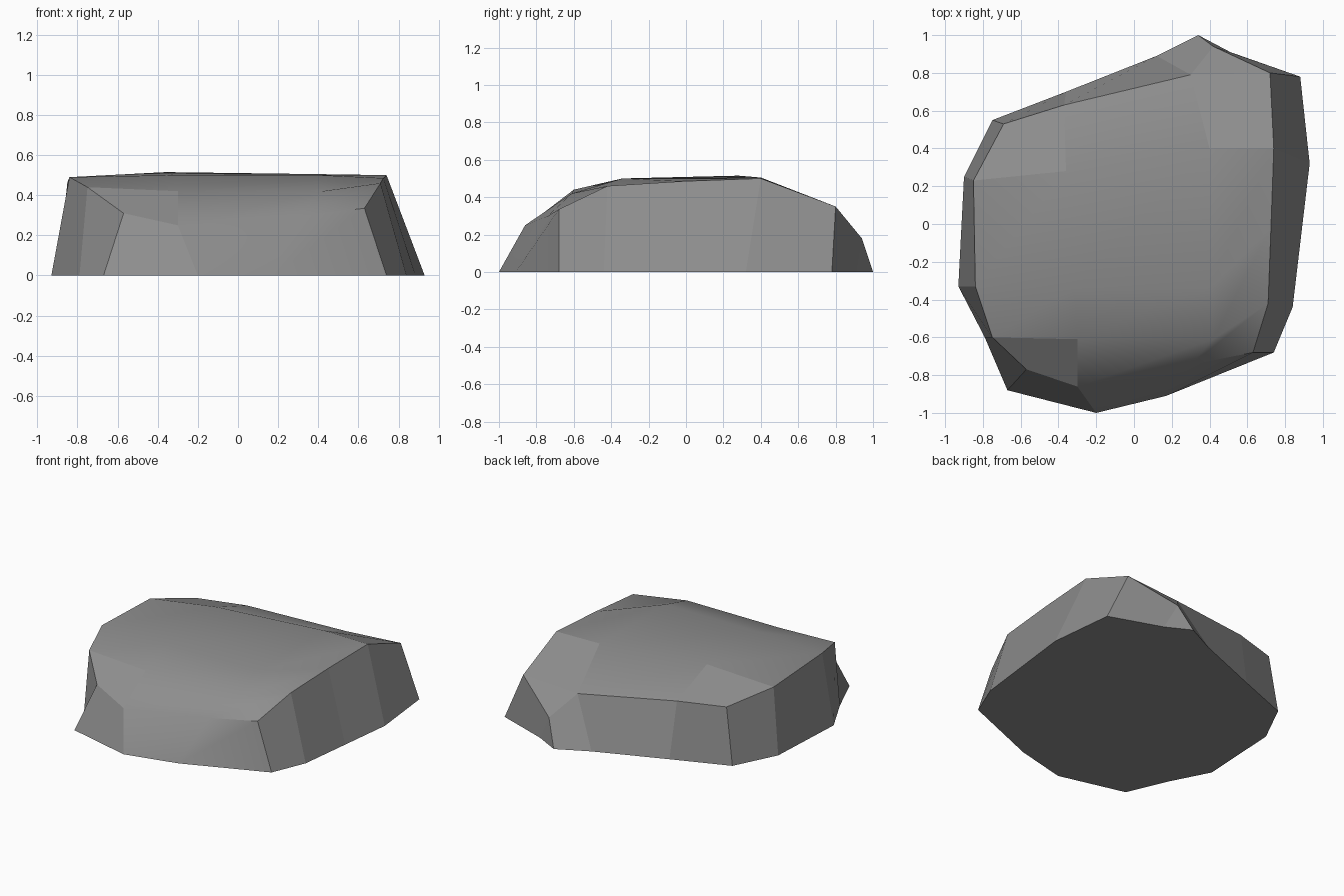
import bpy, bmesh, math

if "Cube" in bpy.data.objects:
    bpy.data.objects.remove(bpy.data.objects["Cube"])

stone = bpy.data.materials.new("stone grey")
stone.diffuse_color = (0.27, 0.27, 0.27, 1)
stone.use_nodes = True
stone.node_tree.nodes["Principled BSDF"].inputs["Base Color"].default_value = stone.diffuse_color

# Crown of the rock: five rows from front to back, four points each from left to right
crown = [
    [(-.57, -.77, .31), (-.30, -.86, .25), (.30, -.745, .295), (.63, -.68, .335)],
    [(-.75, -.60, .44), (-.30, -.61, .42), (.42, -.61, .42), (.71, -.42, .46)],
    [(-.84, -.33, .49), (-.32, -.34, .50), (.40, -.34, .50), (.725, -.02, .485)],
    [(-.85, .23, .465), (-.36, .28, .515), (.40, .40, .505), (.74, .40, .50)],
    [(-.69, .53, .395), (-.37, .63, .39), (.30, .79, .325), (.72, .80, .35)],
]
# Foot outline, counter-clockwise from the front left corner
foot = [(-.67, -.88), (-.20, -1), (.17, -.91), (.74, -.68), (.84, -.44), (.885, -.06),
        (.93, .32), (.88, .78), (.51, .91), (.34, 1), (.12, .89), (-.36, .70),
        (-.75, .55), (-.90, .25), (-.93, -.33), (-.79, -.60)]

bm = bmesh.new()
grid = [[bm.verts.new(p) for p in row] for row in crown]
base = [bm.verts.new((x, y, 0)) for x, y in foot]
spur = bm.verts.new((.42, .94, .18))      # low point at the back


def face(verts, smooth):
    f = bm.faces.new(list(dict.fromkeys(verts)))
    f.smooth = smooth
    return f


# Top: smooth, with faceted corner patches
flat_patches = {(0, 0), (3, 0), (3, 2)}
for r in range(4):
    for c in range(3):
        face((grid[r][c], grid[r][c + 1], grid[r + 1][c + 1], grid[r + 1][c]),
             (r, c) not in flat_patches)
face((grid[4][2], grid[4][3], spur), False)

# Sides: join the rim of the crown to the foot
rim = (grid[0] + [row[3] for row in grid[1:]] + [spur, spur]
       + [grid[4][2], grid[4][1]] + [row[0] for row in reversed(grid[1:])])
n = len(base)
for i in range(n):
    j = (i + 1) % n
    face((base[i], base[j], rim[j], rim[i]), i in (1, 2))

# Underside
face(base[::-1], False)

bmesh.ops.recalc_face_normals(bm, faces=bm.faces)
for e in bm.edges:
    e.smooth = e.calc_face_angle(0) < math.radians(32)

mesh = bpy.data.meshes.new("rock")
bm.to_mesh(mesh)
bm.free()
mesh.materials.append(stone)
rock = bpy.data.objects.new("rock", mesh)
bpy.context.collection.objects.link(rock)
